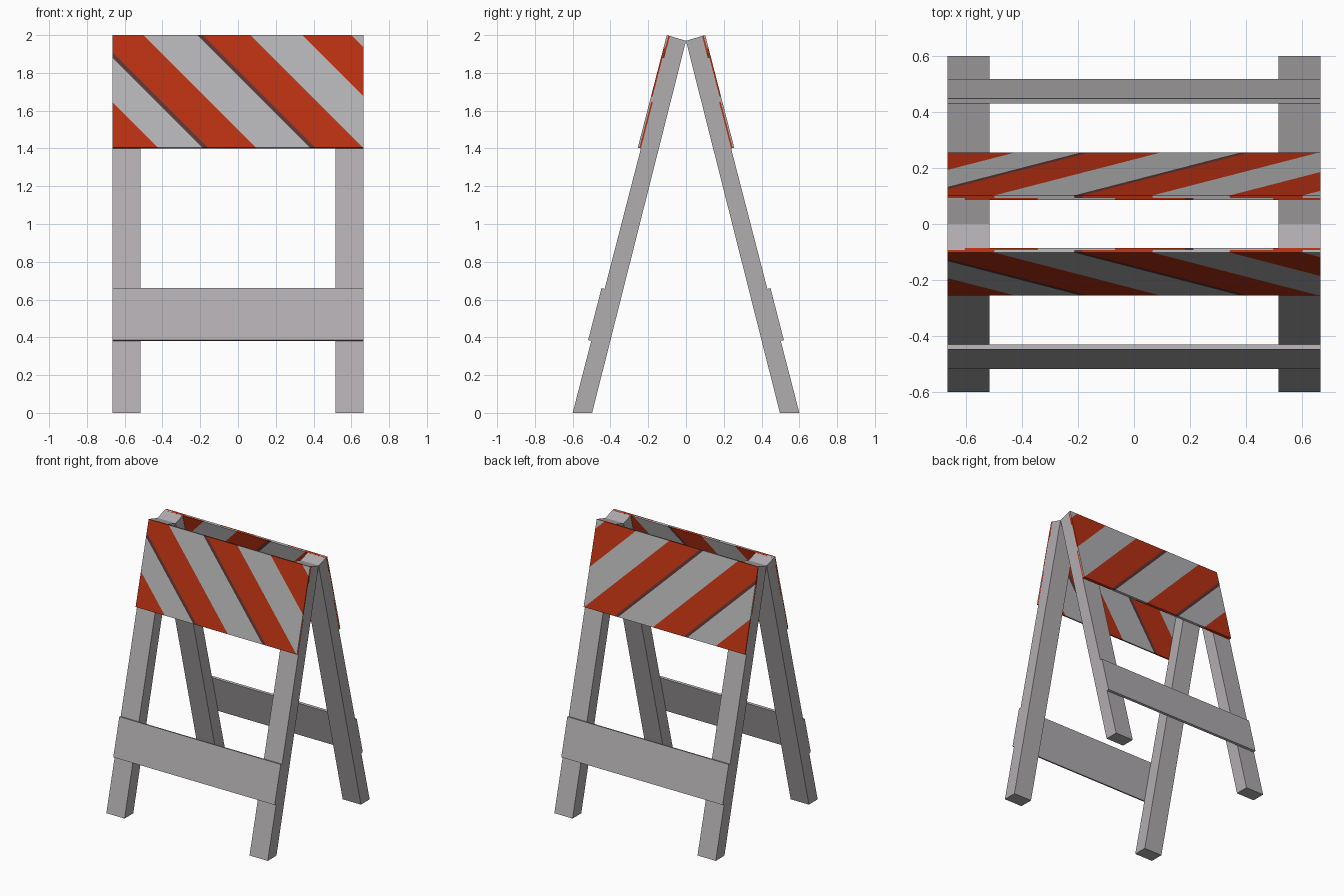
import bpy, bmesh
from mathutils import Vector

if "Cube" in bpy.data.objects:
    bpy.data.objects.remove(bpy.data.objects["Cube"])

HALF_W = 0.665      # half width of the whole barricade
SLOPE = 0.258       # lean of the legs, y per unit of z
T = 0.017           # board thickness
NORM = Vector((-1, SLOPE)).normalized()   # outward normal of a front board (y, z)


def material(name, rgb):
    m = bpy.data.materials.new(name)
    m.diffuse_color = (*rgb, 1)
    m.use_nodes = True
    m.node_tree.nodes["Principled BSDF"].inputs["Base Color"].default_value = m.diffuse_color
    return m


GREY = material("frame_grey", (0.44, 0.418, 0.433))
PALE = material("panel_grey", (0.445, 0.44, 0.45))
ORANGE = material("stripe_orange_red", (0.48, 0.030, 0.006))
BROWN = material("stripe_edge_brown", (0.105, 0.035, 0.032))

# Stripe bands measured along x + z: (start, end, material slot)
BANDS = [(0.00, 0.98, 1), (1.215, 1.245, 2), (1.245, 1.50, 1),
         (1.785, 1.815, 2), (1.815, 2.065, 1), (2.34, 2.60, 1)]


def prism(profile, x0, x1, side, open_edge=None):
    """Extrude a (y, z) profile along x; side = -1 mirrors it to the back."""
    bm = bmesh.new()
    a = [bm.verts.new((x0, y * side, z)) for y, z in profile]
    b = [bm.verts.new((x1, y * side, z)) for y, z in profile]
    n = len(profile)
    walls = [bm.faces.new((a[i], a[(i + 1) % n], b[(i + 1) % n], b[i])) for i in range(n)]
    bm.faces.new(a)
    bm.faces.new(b)
    bmesh.ops.recalc_face_normals(bm, faces=bm.faces)
    if open_edge is not None:
        bmesh.ops.delete(bm, geom=[walls[open_edge]], context='FACES_ONLY')
    return bm


def finish(bm, name, mats):
    me = bpy.data.meshes.new(name)
    bm.to_mesh(me)
    bm.free()
    for m in mats:
        me.materials.append(m)
    ob = bpy.data.objects.new(name, me)
    bpy.context.collection.objects.link(ob)
    return ob


def board_profile(z0, z1, t0, t1):
    """Slab lying on the leg's outer face between heights z0, z1 and depths t0, t1."""
    def pt(z, t):
        p = Vector((-0.6 + SLOPE * z, z)) + NORM * t
        return p.x, p.y
    return [pt(z0, t0), pt(z1, t0), pt(z1, t1), pt(z0, t1)]


def striped(bm, lean):
    """Cut diagonal stripes and colour the faces between the cuts."""
    for d in sorted({v for lo, hi, _ in BANDS for v in (lo, hi)}):
        bmesh.ops.bisect_plane(bm, geom=bm.verts[:] + bm.edges[:] + bm.faces[:],
                               plane_co=(0, 0, d), plane_no=(lean, 0, 1))
    for f in bm.faces:
        c = f.calc_center_median()
        d = lean * c.x + c.z
        for lo, hi, slot in BANDS:
            if lo < d < hi:
                f.material_index = slot


LEG = [(-0.6, 0), (-0.497, 0), (0, 1.97), (-0.6 + SLOPE * 1.995, 1.995)]

for end, side in (("front", 1), ("back", -1)):
    # Leaning legs, square cut at the top and flat on the ground
    for hand, x0, x1 in (("left", -HALF_W, -0.515), ("right", 0.515, HALF_W)):
        finish(prism(LEG, x0, x1, side), f"{end}_{hand}_leg", [GREY])

    # Plain lower crossbar
    finish(prism(board_profile(0.381, 0.656, 0, T), -HALF_W, HALF_W, side),
           f"{end}_lower_board", [GREY])

    # Striped upper panel: outer half and inner half with opposite stripes
    for layer, t0, t1, open_edge, lean in (("outer", T / 2, T, 0, 1),
                                           ("inner", 0, T / 2, 2, -1)):
        bm = prism(board_profile(1.4, 1.9955, t0, t1), -HALF_W, HALF_W, side, open_edge)
        striped(bm, lean)
        finish(bm, f"{end}_panel_{layer}_layer", [PALE, ORANGE, BROWN])
